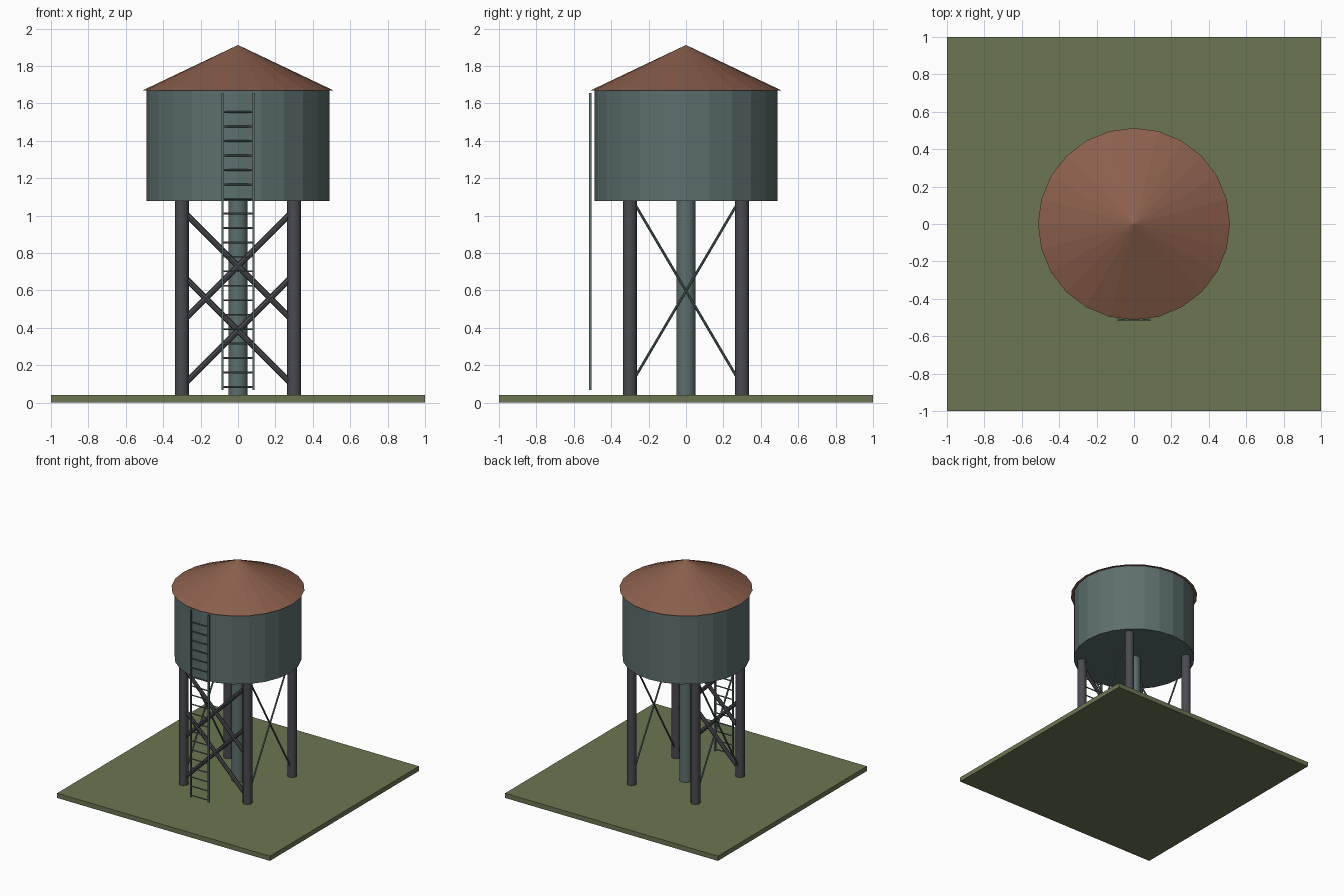
import bpy
import math
from mathutils import Vector

if "Cube" in bpy.data.objects:
    bpy.data.objects.remove(bpy.data.objects["Cube"])


def srgb(hex_code):
    out = []
    for i in (0, 2, 4):
        c = int(hex_code[i:i + 2], 16) / 255
        out.append(c / 12.92 if c <= 0.04045 else ((c + 0.055) / 1.055) ** 2.4)
    return (*out, 1.0)


def material(name, hex_code):
    m = bpy.data.materials.new(name)
    m.diffuse_color = srgb(hex_code)
    m.use_nodes = True
    m.node_tree.nodes["Principled BSDF"].inputs["Base Color"].default_value = m.diffuse_color
    return m


GRASS = material("grass_green", "6B7651")
TEAL = material("weathered_teal", "5C706E")
STEEL = material("dark_steel", "4A4B51")
RUST = material("rust_brown", "8B5F4C")


def finish(name, mat, smooth=False):
    ob = bpy.context.object
    ob.name = name
    ob.data.materials.append(mat)
    if smooth:
        bpy.ops.object.shade_smooth_by_angle(angle=math.radians(40))
    return ob


def box(name, center, size, mat):
    bpy.ops.mesh.primitive_cube_add(size=1, location=center)
    bpy.context.object.scale = size
    bpy.ops.object.transform_apply(location=False, rotation=False, scale=True)
    return finish(name, mat)


def rod(name, a, b, radius, mat, sides=12, smooth=True):
    """Cylinder running from point a to point b."""
    a, b = Vector(a), Vector(b)
    d = b - a
    bpy.ops.mesh.primitive_cylinder_add(
        vertices=sides, radius=radius, depth=d.length, location=(a + b) / 2,
        rotation=d.to_track_quat('Z', 'Y').to_euler())
    return finish(name, mat, smooth)


# Ground slab
box("ground_slab", (0, 0, 0.02), (2, 2, 0.04), GRASS)

# Tank and conical roof, faceted
rod("tank", (0, 0, 1.078), (0, 0, 1.669), 0.49, TEAL, 24, False)
bpy.ops.mesh.primitive_cone_add(vertices=24, radius1=0.513, radius2=0,
                                depth=0.244, location=(0, 0, 1.79))
finish("roof", RUST)

# Central riser pipe
rod("riser_pipe", (0, 0, 0.03), (0, 0, 1.09), 0.052, TEAL, 16)

# Four legs
for x in (-0.3, 0.3):
    for y in (-0.3, 0.3):
        rod("leg", (x, y, 0), (x, y, 1.09), 0.0375, STEEL, 12)

# Heavy crossed braces on the front, two tiers
for zc in (0.73, 0.385):
    for s in (-1, 1):
        rod("front_brace", (-0.29 * s, -0.3, zc - 0.29),
            (0.29 * s, -0.3, zc + 0.29), 0.016, STEEL, 8)

# Thin crossed tie rods on both sides
for x in (-0.3, 0.3):
    for s in (-1, 1):
        rod("side_tie_rod", (x, -0.29 * s, 0.105), (x, 0.29 * s, 1.09),
            0.007, TEAL, 8)

# Ladder on the front
for x in (-0.083, 0.083):
    box("ladder_rail", (x, -0.512, 0.861), (0.013, 0.013, 1.588), TEAL)
for i in range(20):
    rod("ladder_rung", (-0.083, -0.512, 0.083 + i * 0.0774),
        (0.083, -0.512, 0.083 + i * 0.0774), 0.005, TEAL, 8)
